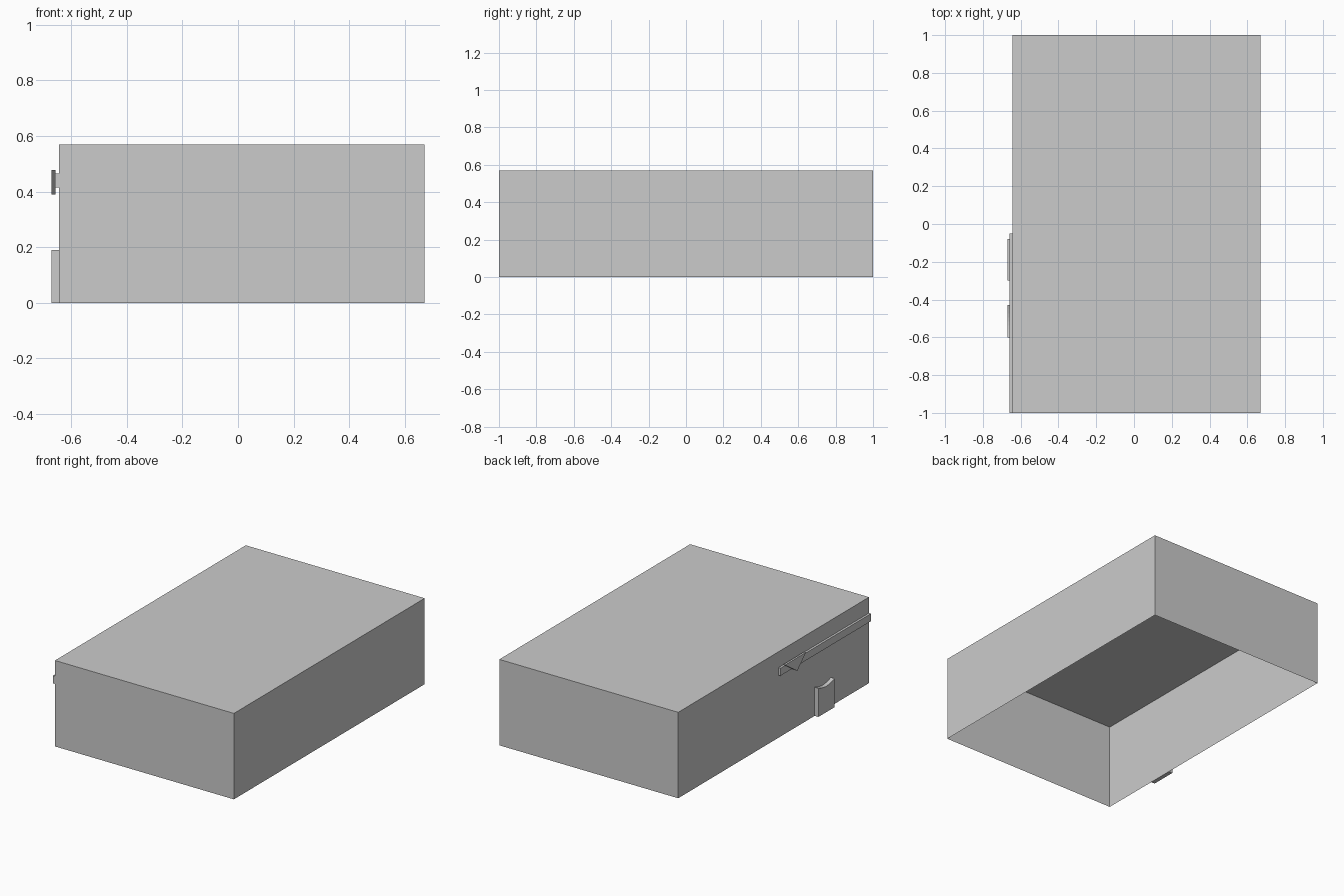
import bpy, bmesh, math
from mathutils import Matrix

old = bpy.data.objects.get("Cube")
if old:
    bpy.data.objects.remove(old, do_unlink=True)

GREY = (0.6, 0.6, 0.6, 1)
grey = bpy.data.materials.new("plain grey")
grey.use_nodes = True
grey.diffuse_color = GREY
grey.node_tree.nodes["Principled BSDF"].inputs["Base Color"].default_value = GREY

WALL, OUTER = -0.643, -0.67


def finish(name, bm):
    mesh = bpy.data.meshes.new(name)
    bm.to_mesh(mesh)
    bm.free()
    mesh.materials.append(grey)
    obj = bpy.data.objects.new(name, mesh)
    bpy.context.collection.objects.link(obj)
    return obj


def side_prism(name, outline, x_in, x_out):
    """Extrude a (y, z) outline sideways from x_in to x_out."""
    bm = bmesh.new()
    face = bm.faces.new([bm.verts.new((x_in, y, z)) for y, z in outline])
    new = bmesh.ops.extrude_face_region(bm, geom=[face], use_keep_orig=True)["geom"]
    verts = [v for v in new if isinstance(v, bmesh.types.BMVert)]
    bmesh.ops.translate(bm, verts=verts, vec=(x_out - x_in, 0, 0))
    bmesh.ops.recalc_face_normals(bm, faces=bm.faces[:])
    return finish(name, bm)


# Thin-walled cover, open underneath
width, height = 0.67 - WALL, 0.57
bm = bmesh.new()
bmesh.ops.create_cube(bm, size=1, matrix=Matrix.Translation(((0.67 + WALL) / 2, 0, height / 2))
                      @ Matrix.Diagonal((width, 2, height, 1)))
bmesh.ops.delete(bm, geom=[f for f in bm.faces if f.normal.z < -0.5], context='FACES_ONLY')
finish("cover_shell", bm)

# Long strip on the side wall
side_prism("side_rail", [(-1, 0.415), (-0.05, 0.415), (-0.05, 0.465), (-1, 0.465)],
           WALL, -0.658)

# Triangular pointer on the strip
side_prism("triangle_pointer", [(-0.30, 0.478), (-0.21, 0.39), (-0.08, 0.478)],
           -0.657, OUTER)

# Low catch with a dished top edge
front, back, top, dip, steps = -0.60, -0.43, 0.19, 0.018, 8
dish = [(front + (back - front) * i / steps, top - dip * math.sin(math.pi * i / steps))
        for i in range(steps + 1)]
side_prism("lower_catch", [(back, 0), (front, 0)] + dish, WALL + 0.001, OUTER)
